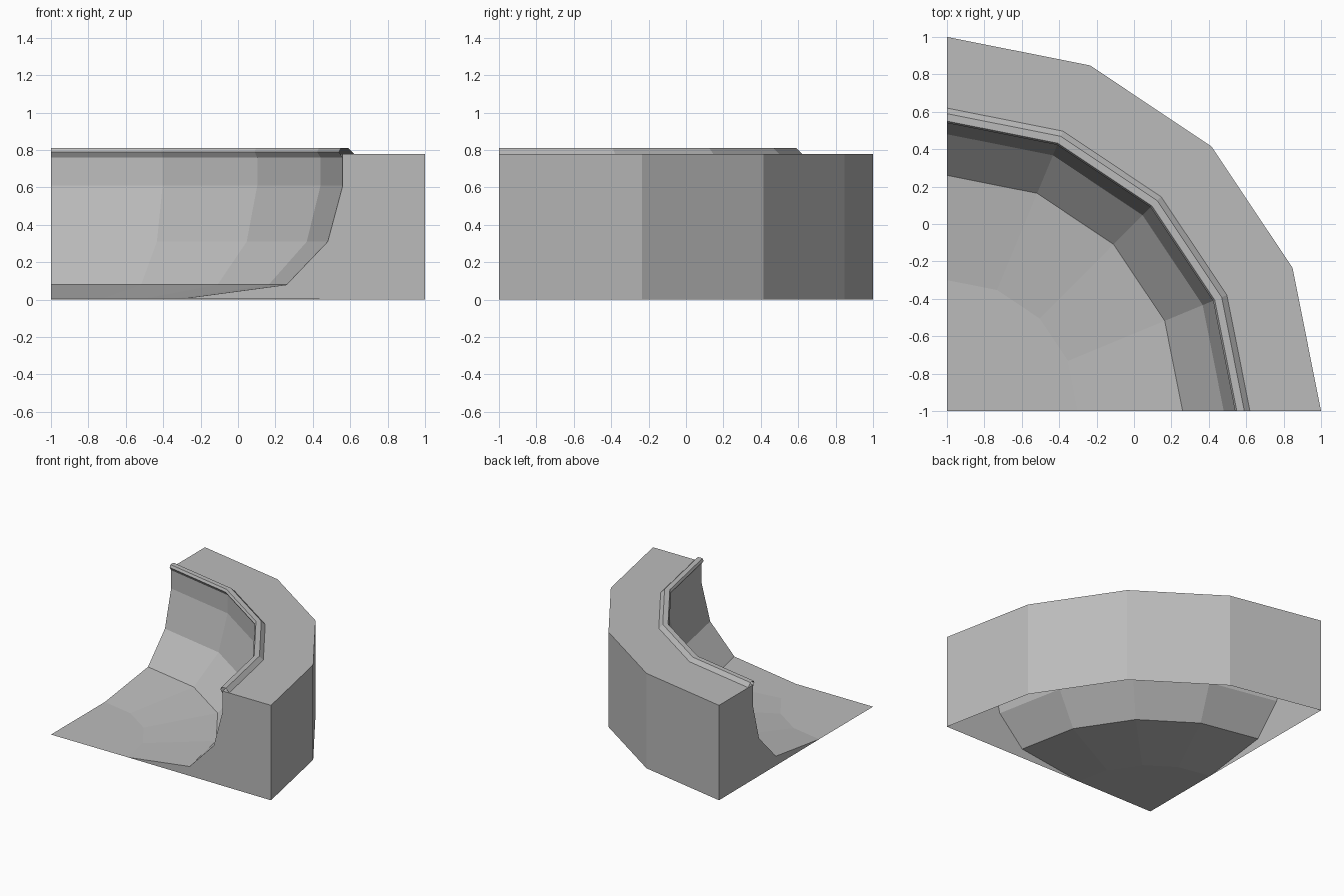
import bpy
import bmesh
import math

SEGMENTS = 4
CORNER = (-1.0, -1.0)

cube = bpy.data.objects.get("Cube")
if cube:
    bpy.data.objects.remove(cube)

# Single plain grey for the whole ramp
grey = bpy.data.materials.new("concrete_grey")
grey.use_nodes = True
colour = (0.5, 0.5, 0.5, 1)
grey.diffuse_color = colour
grey.node_tree.nodes["Principled BSDF"].inputs["Base Color"].default_value = colour


def quarter_sweep(name, profile, end_caps=False):
    """Sweep a (radius, height) profile through a quarter turn about the corner."""
    bm = bmesh.new()
    rings = []
    for s in range(SEGMENTS + 1):
        angle = math.pi / 2 * s / SEGMENTS
        c, n = math.cos(angle), math.sin(angle)
        rings.append([bm.verts.new((CORNER[0] + r * c, CORNER[1] + r * n, z))
                      for r, z in profile])
    for a, b in zip(rings, rings[1:]):
        for i in range(len(profile) - 1):
            bm.faces.new((a[i], a[i + 1], b[i + 1], b[i]))
    if end_caps:
        bm.faces.new(rings[0][::-1])
        bm.faces.new(rings[-1])
    return finish(name, bm)


def finish(name, bm):
    mesh = bpy.data.meshes.new(name)
    bm.to_mesh(mesh)
    bm.free()
    mesh.materials.append(grey)
    obj = bpy.data.objects.new(name, mesh)
    bpy.context.collection.objects.link(obj)
    return obj


# Curved bank, deck and outer wall, open underneath, closed at both ends
quarter_sweep("ramp_body", [(0.7, 0.005), (1.26, 0.08), (1.48, 0.31), (1.56, 0.61),
                            (1.56, 0.78), (2.0, 0.78), (2.0, 0.0)], end_caps=True)

# Flat floor fan in the corner
bm = bmesh.new()
centre = bm.verts.new((*CORNER, 0.005))
rim = []
for s in range(SEGMENTS + 1):
    angle = math.pi / 2 * s / SEGMENTS
    rim.append(bm.verts.new((CORNER[0] + 0.7 * math.cos(angle),
                             CORNER[1] + 0.7 * math.sin(angle), 0.005)))
for a, b in zip(rim, rim[1:]):
    bm.faces.new((centre, a, b))
finish("floor", bm)

# Raised coping along the lip, open at its ends
quarter_sweep("coping", [(1.56, 0.76), (1.54, 0.79), (1.55, 0.81),
                         (1.59, 0.81), (1.62, 0.78)])
